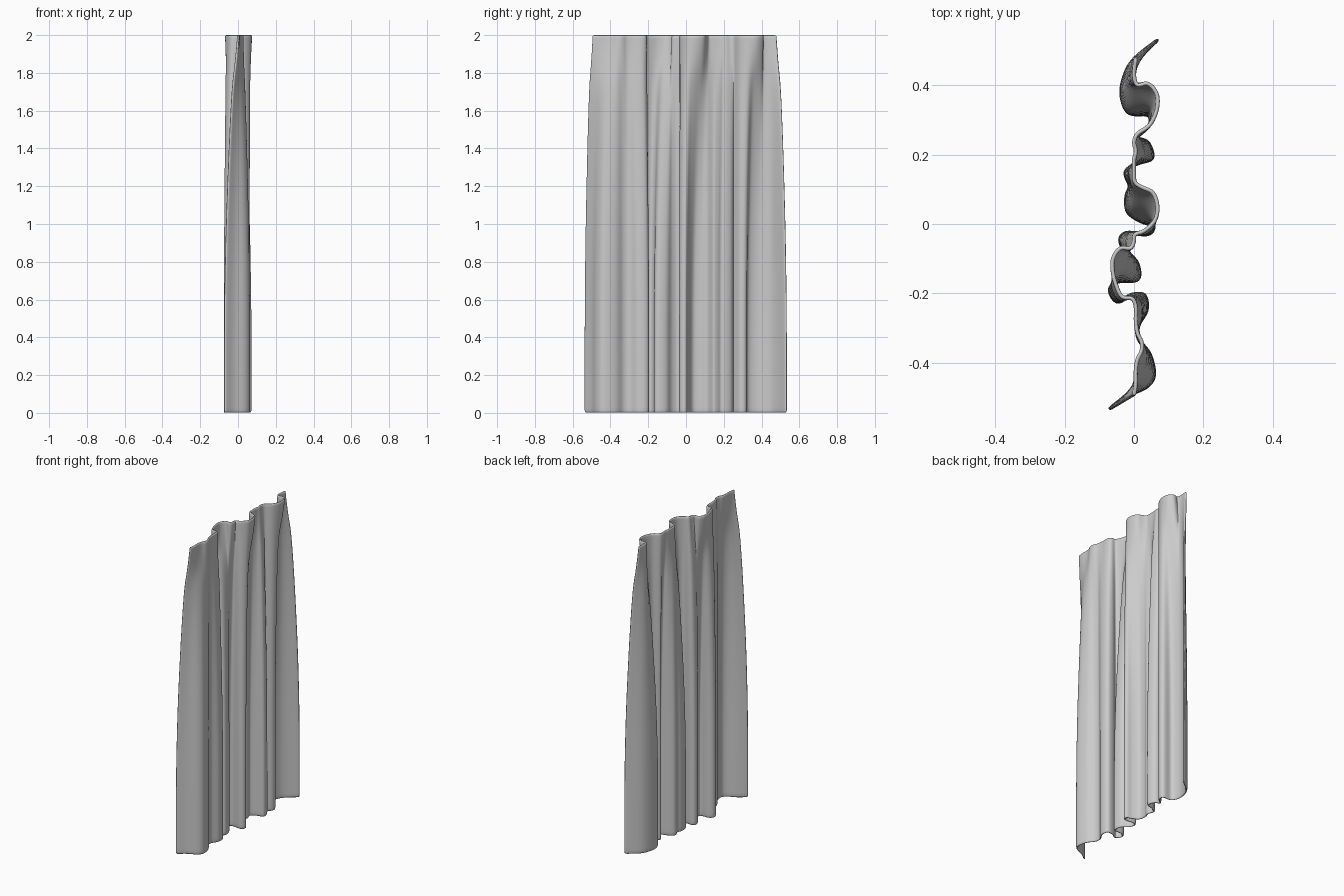
import bpy, bmesh
from mathutils import Vector

# Plan outlines of the cloth (x, y): the loose hem and the gathered heading, matched point for point
HEM = [(-.073, -.535), (-.02, -.495), (.035, -.47), (.058, -.435), (.045, -.375), (.015, -.335),
       (.01, -.295), (.036, -.25), (.03, -.205), (-.01, -.205), (-.048, -.225), (-.07, -.19),
       (-.045, -.165), (.012, -.16), (.008, -.11), (-.025, -.08), (-.04, -.045), (-.02, -.025),
       (.04, -.03), (.056, -.005), (.02, .008), (-.018, .035), (-.022, .08), (-.012, .11),
       (-.025, .15), (.01, .175), (.053, .19), (.04, .235), (.01, .25), (.045, .285),
       (.04, .315), (-.015, .32), (-.036, .37), (-.028, .425), (0, .475), (.072, .533)]
HEAD = [(0, -.495), (.005, -.46), (.005, -.42), (.01, -.39), (.022, -.365), (.022, -.34),
        (.01, -.315), (.005, -.28), (.005, -.24), (-.005, -.215), (-.035, -.21), (-.052, -.175),
        (-.061, -.14), (-.061, -.1), (-.04, -.07), (-.01, -.07), (0, -.05), (.003, -.03),
        (.03, -.02), (.06, .01), (.068, .05), (.055, .09), (.025, .105), (.003, .12),
        (0, .15), (0, .185), (.005, .21), (0, .235), (.01, .26), (.045, .285),
        (.066, .33), (.066, .375), (.04, .405), (.01, .4), (0, .43), (.005, .48)]
# Height and how far the cloth has relaxed from heading to hem
ROWS = [(2, 0), (1.985, 0), (1.94, .06), (1.88, .14), (1.82, .24), (1.76, .36), (1.68, .45),
        (1.55, .55), (1.4, .65), (1.2, .76), (1, .86), (.8, .93), (.55, .99), (.3, 1),
        (.1, 1), (.02, 1), (0, 1)]


def spline(points, steps=4):
    """Smooth curve through the points."""
    p = [Vector(q) for q in points]
    p = [2 * p[0] - p[1]] + p + [2 * p[-1] - p[-2]]
    out = []
    for i in range(1, len(p) - 2):
        a, b, c, d = p[i - 1:i + 3]
        for k in range(steps):
            t = k / steps
            out.append(.5 * (2 * b + (c - a) * t + (2 * a - 5 * b + 4 * c - d) * t ** 2
                             + (3 * b - a - 3 * c + d) * t ** 3))
    return out + [p[-2]]


# Draped sheet
bm = bmesh.new()
hem, head = spline(HEM), spline(HEAD)
grid = [[bm.verts.new((*top.lerp(low, w), z)) for top, low in zip(head, hem)] for z, w in ROWS]
for r0, r1 in zip(grid, grid[1:]):
    for i in range(len(r0) - 1):
        bm.faces.new((r0[i], r1[i], r1[i + 1], r0[i + 1]))
bmesh.ops.recalc_face_normals(bm, faces=bm.faces)
mesh = bpy.data.meshes.new("curtain")
bm.to_mesh(mesh)
bm.free()
curtain = bpy.data.objects.new("curtain", mesh)
bpy.context.collection.objects.link(curtain)
mesh.shade_smooth()

# Cloth thickness with softly rounded hems
solid = curtain.modifiers.new("thickness", 'SOLIDIFY')
solid.thickness = .012
solid.offset = 0
sub = curtain.modifiers.new("smooth", 'SUBSURF')
sub.levels = sub.render_levels = 1
